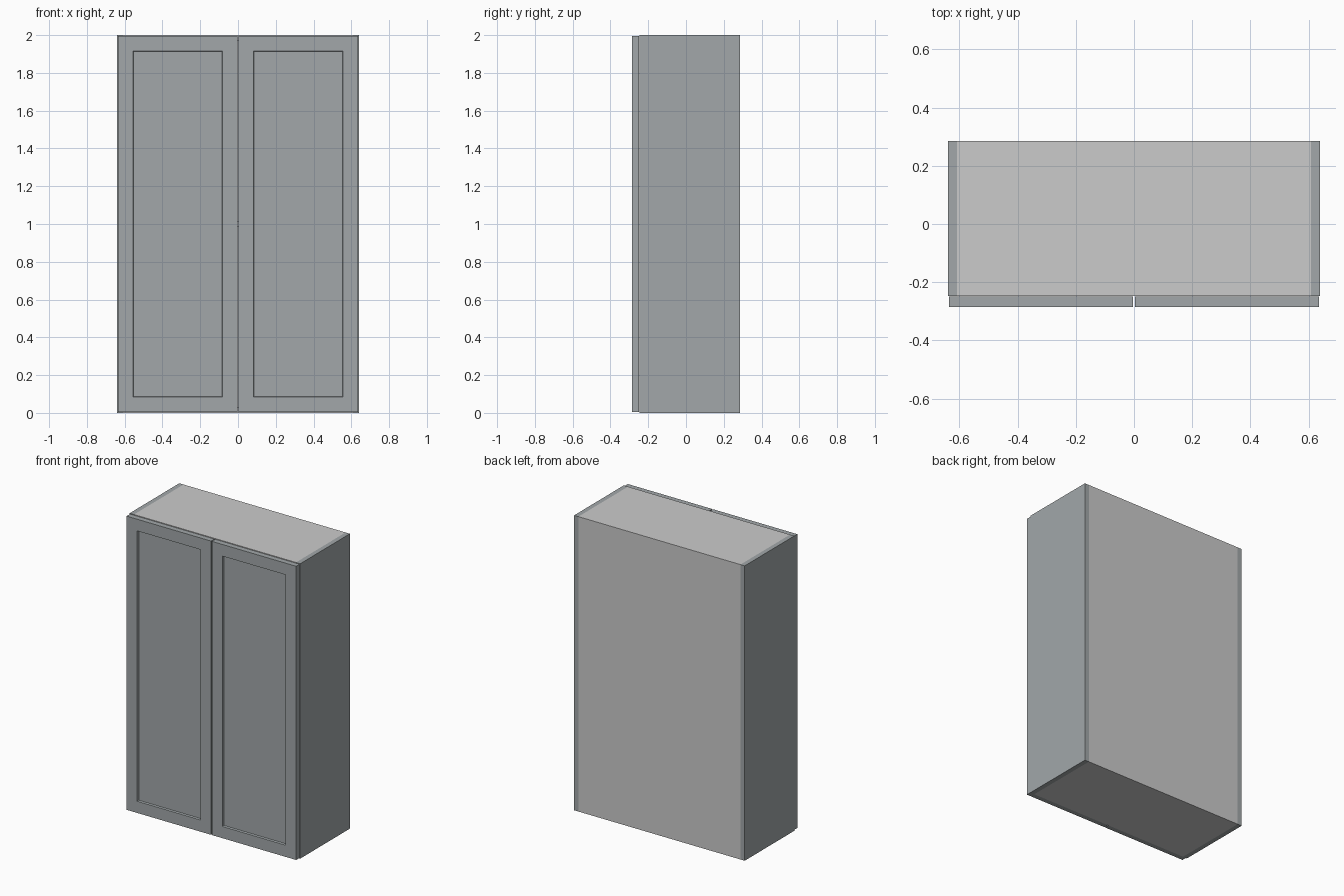
import bpy, bmesh
from mathutils import Vector

if "Cube" in bpy.data.objects:
    bpy.data.objects.remove(bpy.data.objects["Cube"])

paint = bpy.data.materials.new("slate_paint")
paint.diffuse_color = (0.36, 0.39, 0.40, 1)
paint.use_nodes = True
paint.node_tree.nodes["Principled BSDF"].inputs["Base Color"].default_value = paint.diffuse_color
board = bpy.data.materials.new("pale_board")
board.diffuse_color = (0.8, 0.8, 0.8, 1)
board.use_nodes = True
board.node_tree.nodes["Principled BSDF"].inputs["Base Color"].default_value = board.diffuse_color


def finish(bm, name, mat):
    bmesh.ops.recalc_face_normals(bm, faces=bm.faces[:])
    me = bpy.data.meshes.new(name)
    bm.to_mesh(me)
    bm.free()
    me.materials.append(mat)
    ob = bpy.data.objects.new(name, me)
    bpy.context.collection.objects.link(ob)
    return ob


def box_bm(lo, hi):
    bm = bmesh.new()
    bmesh.ops.create_cube(bm, size=1)
    lo, hi = Vector(lo), Vector(hi)
    for v in bm.verts:
        v.co = (lo + hi) / 2 + v.co * (hi - lo)
    return bm


def box(name, lo, hi, mat):
    return finish(box_bm(lo, hi), name, mat)


def door(name, x0, x1):
    # slab with a recessed panel that has a narrow sloped edge
    bm = box_bm((x0, -0.285, 0.004), (x1, -0.249, 1.996))
    bm.normal_update()
    front = min(bm.faces, key=lambda f: f.calc_center_median().y)
    bmesh.ops.inset_region(bm, faces=[front], thickness=0.112)
    bmesh.ops.inset_region(bm, faces=[front], thickness=0.005)
    bmesh.ops.translate(bm, verts=front.verts[:], vec=(0, 0.012, 0))
    return finish(bm, name, paint)


# Carcass: top, back and bottom as one C-shaped profile swept across the width
W, F, B, T = 0.608, -0.247, 0.285, 0.03
profile = [(F, 0), (B, 0), (B, 2), (F, 2), (F, 2 - T),
           (B - 0.02, 2 - T), (B - 0.02, T), (F, T)]
bm = bmesh.new()
face = bm.faces.new([bm.verts.new((-W, y, z)) for y, z in profile])
ext = bmesh.ops.extrude_face_region(bm, geom=[face], use_keep_orig=True)
bmesh.ops.translate(bm, vec=(2 * W, 0, 0),
                    verts=[g for g in ext["geom"] if isinstance(g, bmesh.types.BMVert)])
finish(bm, "carcass", board)

# Middle shelf
box("shelf", (-W, F, 0.985), (W, B - 0.02, 1.015), board)

# Side panels and doors
for side, s in (("left", -1), ("right", 1)):
    x0, x1 = sorted((s * W, s * 0.64))
    box(side + "_side_panel", (x0, F, 0), (x1, B, 2), paint)
    x0, x1 = sorted((s * 0.003, s * 0.636))
    door(side + "_door", x0, x1)
